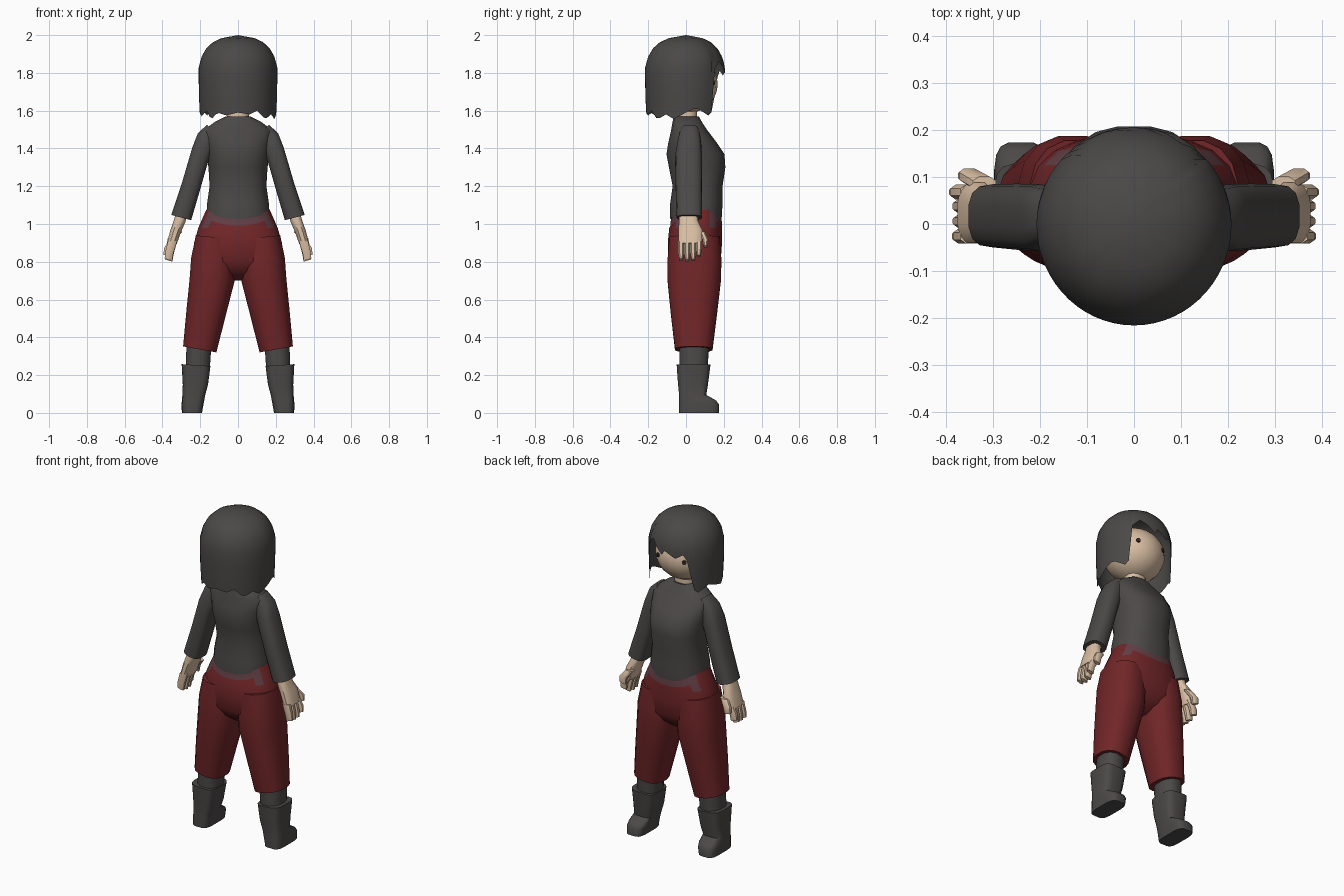
import bpy, bmesh, math
from mathutils import Vector, Matrix

if "Cube" in bpy.data.objects:
    bpy.data.objects.remove(bpy.data.objects["Cube"])


def mat(name, r, g, b):
    m = bpy.data.materials.new(name)
    m.diffuse_color = (r, g, b, 1)
    m.use_nodes = True
    m.node_tree.nodes["Principled BSDF"].inputs["Base Color"].default_value = m.diffuse_color
    return m


GREY = mat("charcoal cloth", 0.072, 0.067, 0.065)
HAIR = mat("dark hair", 0.07, 0.066, 0.064)
RED = mat("deep red cloth", 0.165, 0.019, 0.021)
BAND = mat("muted plum waist", 0.12, 0.05, 0.06)
SKIN = mat("pale skin", 0.70, 0.52, 0.37)
DARK = mat("eye brown", 0.03, 0.022, 0.02)


def finish(name, bm, mats, angle=40, recalc=True):
    if recalc:
        bmesh.ops.recalc_face_normals(bm, faces=bm.faces)
    me = bpy.data.meshes.new(name)
    bm.to_mesh(me)
    bm.free()
    for m in mats:
        me.materials.append(m)
    me.shade_smooth()
    me.set_sharp_from_angle(angle=math.radians(angle))
    ob = bpy.data.objects.new(name, me)
    bpy.context.collection.objects.link(ob)
    return ob


def loft(name, rings, mats, n=16, p=2.4, s=1, dip=0, rule=None, angle=40):
    """Skin rings (x0, z0, x1, z1, y0, y1): two end points in xz and a depth range."""
    bm = bmesh.new()
    rows = []
    for x0, z0, x1, z1, y0, y1 in rings:
        row = []
        for i in range(n):
            a = 2 * math.pi * (i + 0.5) / n
            c, d = math.cos(a), math.sin(a)
            c = math.copysign(abs(c) ** (2 / p), c)
            d = math.copysign(abs(d) ** (2 / p), d)
            x = (x0 + x1) / 2 + c * (x1 - x0) / 2
            z = (z0 + z1) / 2 + c * (z1 - z0) / 2
            y = (y0 + y1) / 2 + d * (y1 - y0) / 2
            if dip and 1.0 < z < 1.11:          # waistline drops at the middle
                z -= dip * max(0, 1 - (x / 0.18) ** 2)
            row.append(bm.verts.new((s * x, y, z)))
        rows.append(row)
    for a, b in zip(rows, rows[1:]):
        for i in range(n):
            j = (i + 1) % n
            bm.faces.new((a[i], a[j], b[j], b[i]))
    bm.faces.new(rows[0])
    bm.faces.new(rows[-1])
    bm.normal_update()
    if rule:
        for f in bm.faces:
            f.material_index = rule(f)
    return finish(name, bm, mats, angle)


def flat(z, rx, y0, y1):
    return (-rx, z, rx, z, y0, y1)


# Shirt body
loft("shirt_body", [
    flat(1.07, .168, -.085, .19), flat(1.11, .165, -.085, .195),
    flat(1.20, .152, -.072, .195), flat(1.30, .158, -.092, .21),
    flat(1.37, .17, -.105, .205), flat(1.43, .178, -.095, .165),
    flat(1.495, .185, -.08, .115), flat(1.54, .125, -.072, .085),
    flat(1.568, .07, -.065, .07)], [GREY], n=20, dip=.045)

# Trousers: hips with plum waist front and back
loft("trouser_hips", [
    flat(1.085, .168, -.08, .188), flat(1.035, .188, -.084, .193),
    flat(.98, .212, -.09, .193), flat(.90, .235, -.098, .192),
    flat(.80, .236, -.095, .185), flat(.745, .17, -.06, .15),
    flat(.70, .04, .0, .09)],
    [RED, BAND], n=20, dip=.045,
    rule=lambda f: int(f.calc_center_median().z > 1.0 and abs(f.normal.y) > .5
                       and abs(f.calc_center_median().x) < .17))

for s, side in ((1, "right"), (-1, "left")):
    # Trouser leg
    loft("trouser_leg_" + side, [
        (.02, .92, .225, .94, -.09, .18), (.012, .80, .25, .82, -.1, .19),
        (.018, .69, .258, .71, -.1, .187), (.062, .52, .275, .54, -.083, .167),
        (.113, .32, .292, .352, -.06, .142)], [RED], s=s)
    # Shin and boot
    loft("shin_" + side, [(.135, .42, .272, .42, -.04, .13),
                          (.148, .22, .28, .22, -.035, .115)], [GREY], s=s, n=12)
    loft("boot_" + side, [
        (.145, .248, .299, .258, -.05, .13), (.158, .15, .293, .15, -.043, .117),
        (.173, .095, .295, .095, -.037, .108), (.178, .066, .298, .066, -.038, .16),
        (.182, .045, .299, .045, -.038, .175), (.19, .0, .298, .0, -.037, .175)],
        [GREY], s=s, n=16, p=4)
    # Sleeve
    loft("sleeve_" + side, [
        (.09, 1.46, .165, 1.525, -.03, .07), (.135, 1.38, .213, 1.482, -.045, .08),
        (.16, 1.32, .243, 1.405, -.058, .085), (.203, 1.17, .297, 1.22, -.055, .086),
        (.247, 1.02, .354, 1.048, -.05, .085)], [GREY], s=s, n=14, p=2.8)
    # Forearm and palm
    loft("hand_" + side, [
        (.26, 1.07, .325, 1.08, -.035, .06), (.278, 1.01, .34, 1.02, -.038, .065),
        (.30, .96, .358, .97, -.042, .09), (.325, .89, .377, .90, -.042, .085)],
        [SKIN], s=s, n=12, p=2.8)
    # Fingers, last one is the thumb
    for k, (y, tip) in enumerate(((-.026, .805), (.006, .80), (.038, .803), (.068, .825), (.103, .875))):
        top, root = (.96, .085) if k == 4 else (.91, y)
        xo = .318 if k == 4 else .345
        tx = .35 + (.82 - tip) * -.3 + .022 if k < 4 else .355
        loft("finger_%d_%s" % (k, side), [
            (xo - .025, top, xo + .027, top, root - .017, root + .017),
            (tx - .027, tip + .04, tx + .02, tip + .045, y - .017, y + .017),
            (tx - .02, tip, tx + .022, tip + .012, y - .011, y + .011)],
            [SKIN], s=s, n=8)

# Neck and head
loft("neck", [flat(1.50, .06, -.05, .06), flat(1.64, .06, -.05, .06)], [SKIN], n=12)
bm = bmesh.new()
HEAD, HR = Vector((0, 0, 1.74)), Vector((.172, .168, .155))
bmesh.ops.create_uvsphere(bm, u_segments=20, v_segments=14, radius=1)
for v in bm.verts:
    v.co = HEAD + Vector(v.co * 1).cross(Vector((0, 0, 0))) + Vector(a * b for a, b in zip(v.co, HR))
finish("head", bm, [SKIN], 60)

# Eyes: thin discs on the face
for s in (1, -1):
    bm = bmesh.new()
    d = Vector((.52 * s, .854, .05)).normalized()
    pos = HEAD + Vector(a * b for a, b in zip(d, HR))
    bmesh.ops.create_cone(bm, cap_ends=True, segments=10, radius1=.013, radius2=.013, depth=.008,
                          matrix=Matrix.Translation(pos) @ d.to_track_quat('Z', 'Y').to_matrix().to_4x4())
    finish("eye_right" if s > 0 else "eye_left", bm, [DARK])


# Hair: a dome whose lower edge follows a jagged outline by angle (0 = +x, 90 = +y)
def interp(keys, t):
    for (a, u), (b, w) in zip(keys, keys[1:]):
        if a <= t <= b:
            return u + (w - u) * (t - a) / (b - a)
    return keys[-1][1]


EDGE = [(0, 1.59), (15, 1.615), (36, 1.575), (42, 1.60), (48, 1.82), (60, 1.86), (72, 1.83),
        (84, 1.79), (90, 1.82), (108, 1.785), (120, 1.81), (129, 1.76), (135, 1.60), (144, 1.575),
        (162, 1.61), (180, 1.59), (198, 1.57), (216, 1.60), (225, 1.55), (237, 1.59), (252, 1.575),
        (270, 1.59), (288, 1.58), (300, 1.60), (315, 1.555), (330, 1.58), (342, 1.555), (360, 1.59)]
PROFILE = [(1.5, .20), (1.58, .202), (1.70, .208), (1.83, .208), (1.88, .196),
           (1.93, .168), (1.965, .13), (1.985, .085), (2.0, 0)]
STEPS = (.04, .09, .17, .28, .42, .6, .8, 1)
bm = bmesh.new()
crown = bm.verts.new((0, 0, 2.0))
N = 60
cols = []
for i in range(N):
    deg = 360 * i / N
    a = math.radians(deg)
    zb = interp(EDGE, deg)
    col = []
    for f in STEPS:
        z = 2 - (2 - zb) * f
        r = interp(PROFILE, z)
        # flatter sides of the face and fuller back
        ry = r * (1.04 if math.sin(a) < 0 else .99)
        col.append(bm.verts.new((r * math.cos(a), ry * math.sin(a), z)))
    cols.append(col)
for i in range(N):
    a, b = cols[i], cols[(i + 1) % N]
    bm.faces.new((crown, a[0], b[0]))
    for k in range(len(STEPS) - 1):
        bm.faces.new((a[k], a[k + 1], b[k + 1], b[k]))
finish("hair", bm, [HAIR], 50, recalc=False)
